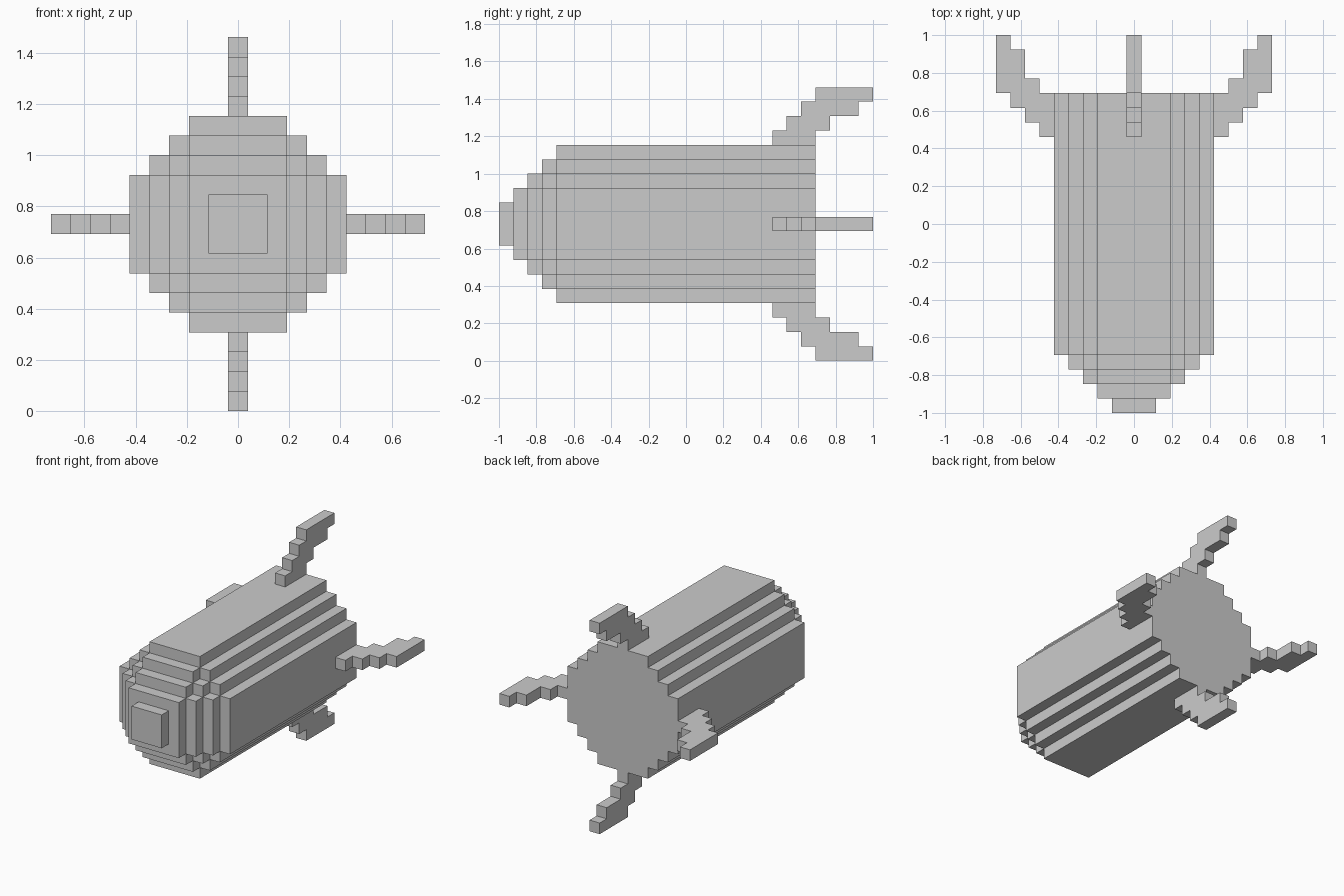
import bpy, bmesh, math
from mathutils import Vector

if "Cube" in bpy.data.objects:
    bpy.data.objects.remove(bpy.data.objects["Cube"])

U = 1 / 13           # size of one block
AXIS_Z = 9.5         # height of the body axis, in blocks


def block_shell(name, cells):
    """Make the outer skin of a set of blocks (x, y, z), flat areas merged."""
    bm = bmesh.new()
    for cell in cells:
        centre = Vector(cell) + Vector((0, 0.5, AXIS_Z))
        for axis in range(3):
            for sign in (-1, 1):
                n = [0, 0, 0]
                n[axis] = sign
                if tuple(c + d for c, d in zip(cell, n)) in cells:
                    continue
                a, b = Vector((0, 0, 0)), Vector((0, 0, 0))
                a[(axis + 1) % 3] = 0.5
                b[(axis + 2) % 3] = 0.5 * sign
                mid = centre + Vector(n) * 0.5
                corners = (mid - a - b, mid + a - b, mid + a + b, mid - a + b)
                bm.faces.new([bm.verts.new(c * U) for c in corners])
    bmesh.ops.remove_doubles(bm, verts=bm.verts, dist=U * 0.01)
    bmesh.ops.dissolve_limit(bm, angle_limit=math.radians(1),
                             verts=bm.verts, edges=bm.edges)
    mesh = bpy.data.meshes.new(name)
    bm.to_mesh(mesh)
    bm.free()
    obj = bpy.data.objects.new(name, mesh)
    bpy.context.collection.objects.link(obj)


# Body: stepped round section, shrinking block by block into the nose
body = set()
for y in range(-13, 9):
    r = min(5, y + 14)
    for x in range(-r, r + 1):
        for z in range(-r, r + 1):
            if abs(x) + abs(z) <= r + 2:
                body.add((x, y, z))
block_shell("body", body)

# Four stepped fins swept backwards: (distance from axis, y start, y end)
fin_rows = [(6, 6, 9), (7, 7, 10), (8, 8, 12), (9, 9, 13)]
directions = {"top": (0, 1), "bottom": (0, -1), "left": (-1, 0), "right": (1, 0)}
for side, (dx, dz) in directions.items():
    block_shell(side + "_fin", {(dx * d, y, dz * d)
                                for d, y0, y1 in fin_rows
                                for y in range(y0, y1)})
